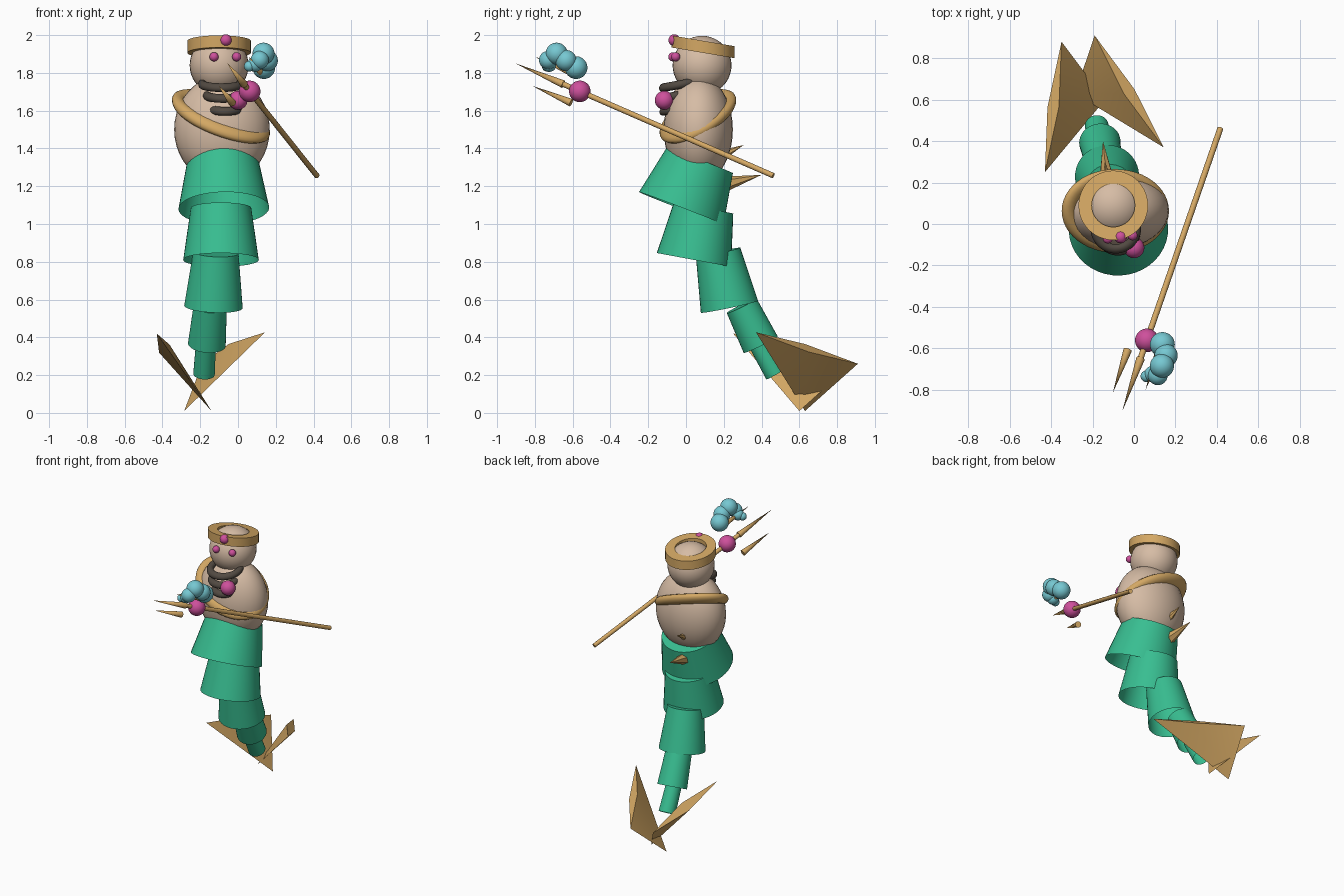
import bpy, bmesh, math
from mathutils import Vector, Matrix

cube = bpy.data.objects.get("Cube")
if cube:
    bpy.data.objects.remove(cube, do_unlink=True)


def material(name, rgb):
    """Flat material from an sRGB colour in 0-255."""
    lin = [((c / 255 + 0.055) / 1.055) ** 2.4 for c in rgb] + [1]
    m = bpy.data.materials.new(name)
    m.use_nodes = True
    m.diffuse_color = lin
    m.node_tree.nodes["Principled BSDF"].inputs["Base Color"].default_value = lin
    return m


SKIN = material("skin", (214, 188, 165))
GOLD = material("gold", (212, 168, 100))
GREEN = material("sea_green", (56, 190, 145))
PINK = material("pink", (206, 80, 156))
BLUE = material("pale_blue", (118, 200, 210))
DARK = material("dark_brown", (82, 74, 66))


def finish(name, bm, mat, angle=50):
    mesh = bpy.data.meshes.new(name)
    bm.to_mesh(mesh)
    bm.free()
    mesh.materials.append(mat)
    obj = bpy.data.objects.new(name, mesh)
    bpy.context.collection.objects.link(obj)
    bpy.ops.object.select_all(action='DESELECT')
    obj.select_set(True)
    bpy.context.view_layer.objects.active = obj
    bpy.ops.object.shade_smooth_by_angle(angle=math.radians(angle))
    return obj


def ball(name, mat, centre, radii):
    if not isinstance(radii, tuple):
        radii = (radii,) * 3
    bm = bmesh.new()
    bmesh.ops.create_uvsphere(bm, u_segments=32, v_segments=20, radius=1)
    bm.transform(Matrix.Translation(centre) @ Matrix.Diagonal((*radii, 1)))
    return finish(name, bm, mat)


def cone(name, mat, start, end, r1, r2=0.0, sides=32, open_start=False):
    """Tapered cylinder between two points."""
    a, b = Vector(start), Vector(end)
    bm = bmesh.new()
    bmesh.ops.create_cone(bm, cap_ends=True, segments=sides, radius1=r1,
                          radius2=r2, depth=(b - a).length)
    if open_start:
        bm.faces.ensure_lookup_table()
        bottom = [f for f in bm.faces if f.normal.z < -0.9]
        bmesh.ops.delete(bm, geom=bottom, context='FACES_ONLY')
    turn = (b - a).to_track_quat('Z', 'Y').to_matrix().to_4x4()
    bm.transform(Matrix.Translation((a + b) / 2) @ turn)
    return finish(name, bm, mat)


def ring(name, mat, centre, rx, ry, tube, slope=(0, 0), square=False):
    """Oval ring whose height rises along x and y by the given slopes."""
    bm = bmesh.new()
    around, n = 48, 4 if square else 14
    grid = []
    for i in range(around):
        t = math.tau * i / around
        row = []
        for j in range(n):
            p = math.tau * (j + 0.5) / n
            out = tube * math.cos(p)
            x, y = (rx + out) * math.cos(t), (ry + out) * math.sin(t)
            z = tube * math.sin(p) + slope[0] * x + slope[1] * y
            row.append(bm.verts.new(Vector((x, y, z)) + Vector(centre)))
        grid.append(row)
    for i in range(around):
        nxt = grid[(i + 1) % around]
        for j in range(n):
            k = (j + 1) % n
            bm.faces.new((grid[i][j], nxt[j], nxt[k], grid[i][k]))
    return finish(name, bm, mat)


def fin(name, a, b, tip, bulge=0.035):
    """Flat four-sided cone with base corners a and b."""
    a, b, tip = Vector(a), Vector(b), Vector(tip)
    mid = (a + b) / 2
    side = (b - a).cross(tip - a).normalized() * bulge
    bm = bmesh.new()
    base = [bm.verts.new(p) for p in (a, mid + side, b, mid - side)]
    top = bm.verts.new(tip)
    bm.faces.new(base)
    for i in range(4):
        bm.faces.new((base[i], top, base[(i + 1) % 4]))
    bmesh.ops.recalc_face_normals(bm, faces=bm.faces)
    return finish(name, bm, GOLD)


# Head, eyes, headband
ball("head", SKIN, (-0.1, 0.085, 1.84), 0.156)
ball("right_eye", PINK, (-0.127, -0.07, 1.885), 0.024)
ball("left_eye", PINK, (-0.007, -0.055, 1.885), 0.024)
ring("headband", GOLD, (-0.1, 0.09, 1.938), 0.136, 0.136, 0.045, (0, -0.17), square=True)
ball("forehead_gem", PINK, (-0.065, -0.062, 1.973), 0.031)

# Torso, sash, necklaces
ball("torso", SKIN, (-0.085, 0.065, 1.5), (0.253, 0.183, 0.285))
ring("sash", GOLD, (-0.09, 0.063, 1.57), 0.222, 0.165, 0.038, (-0.33, 0.42))
for i, (y, z, r) in enumerate([(-0.02, 1.74, 0.1), (-0.045, 1.68, 0.085), (-0.045, 1.61, 0.073)]):
    ring(f"necklace_{i + 1}", DARK, (-0.088 + 0.01 * i, y, z), r, r, 0.023, (0, 0.18))
ball("necklace_gem", PINK, (0, -0.115, 1.655), 0.05)

# Back spikes
cone("upper_back_spike", GOLD, (-0.13, 0.18, 1.36), (-0.14, 0.305, 1.418), 0.03, sides=6)
cone("lower_back_spike", GOLD, (-0.13, 0.2, 1.21), (-0.15, 0.4, 1.26), 0.042, sides=6)

# Tail segments: lower centre, upper centre, lower and upper radius
segments = [
    ((-0.075, -0.025, 1.083), (-0.08, 0.073, 1.337), 0.24, 0.188),
    ((-0.09, 0.042, 0.81), (-0.09, 0.093, 1.085), 0.2, 0.16),
    ((-0.13, 0.23, 0.562), (-0.117, 0.17, 0.85), 0.155, 0.12),
    ((-0.165, 0.395, 0.362), (-0.147, 0.295, 0.567), 0.1, 0.088),
    ((-0.18, 0.475, 0.205), (-0.17, 0.385, 0.365), 0.057, 0.053),
]
for i, (low, high, r1, r2) in enumerate(segments):
    cone(f"tail_segment_{i + 1}", GREEN, low, high, r1, r2, sides=40, open_start=True)

# Tail fins
fin("right_tail_fin", (-0.35, 0.88, 0.26), (-0.43, 0.25, 0.42), (-0.14, 0.6, 0.01))
fin("left_tail_fin", (-0.19, 0.91, 0.26), (0.143, 0.37, 0.427), (-0.285, 0.63, 0.01))

# Trident
butt, hub = Vector((0.417, 0.462, 1.256)), Vector((0.062, -0.562, 1.702))
axis = (hub - butt).normalized()
cone("trident_shaft", GOLD, butt, hub + axis * 0.1, 0.0145, sides=16, r2=0.0145)
ball("trident_hub", PINK, hub, 0.057)
offset = Vector((-0.079, -0.007, -0.077))
prongs = [("middle", 0, 0.1, 0.39), ("lower", 1, 0.045, 0.28), ("upper", -1, 0.045, 0.28)]
for label, side, near, far in prongs:
    start = hub + offset * side
    cone(f"{label}_prong", GOLD, start + axis * near, start + axis * far, 0.021, sides=12)

# Water swirl by the trident
swirl = [
    (0.137, -0.582, 1.828, 0.06), (0.155, -0.635, 1.865, 0.056),
    (0.135, -0.685, 1.902, 0.058), (0.115, -0.73, 1.868, 0.048),
    (0.09, -0.725, 1.845, 0.04), (0.06, -0.735, 1.835, 0.028),
]
for i, (x, y, z, r) in enumerate(swirl):
    ball(f"swirl_bubble_{i + 1}", BLUE, (x, y, z), r)
